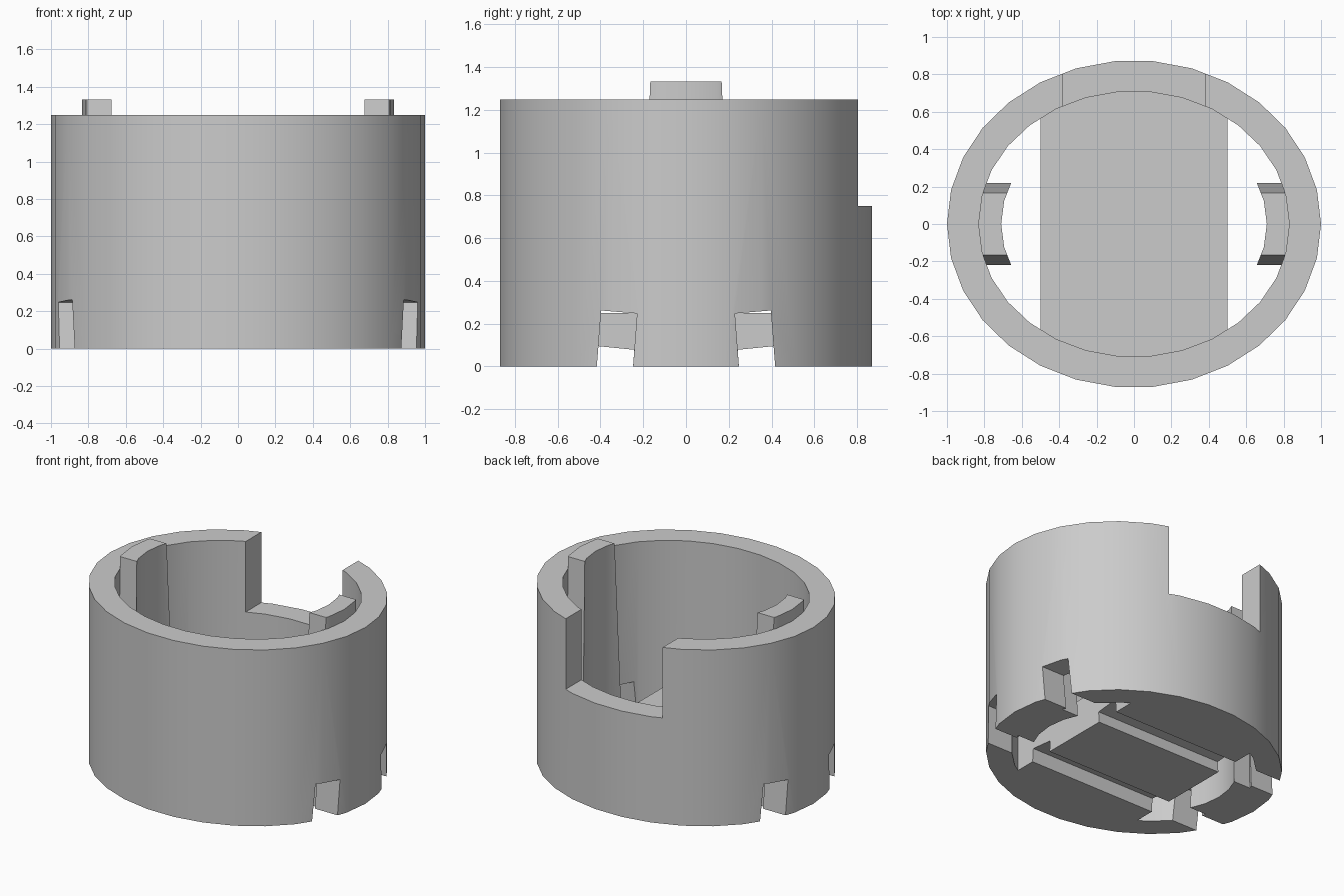
import bpy, bmesh
from math import cos, sin, tau

if "Cube" in bpy.data.objects:
    bpy.data.objects.remove(bpy.data.objects["Cube"], do_unlink=True)

SIDES = 30
RIM, DECK, FLOOR = 1.25, 0.75, 0.25

grey = bpy.data.materials.new("plain_grey")
grey.use_nodes = True
grey.diffuse_color = (0.6, 0.6, 0.6, 1)
grey.node_tree.nodes["Principled BSDF"].inputs["Base Color"].default_value = (0.6, 0.6, 0.6, 1)


def prism(name, profile, vec):
    """Closed solid made by sweeping a flat outline along a vector."""
    bm = bmesh.new()
    face = bm.faces.new([bm.verts.new(p) for p in profile])
    swept = bmesh.ops.extrude_face_region(bm, geom=[face])
    moved = [g for g in swept["geom"] if isinstance(g, bmesh.types.BMVert)]
    bmesh.ops.translate(bm, verts=moved, vec=vec)
    bmesh.ops.recalc_face_normals(bm, faces=bm.faces)
    mesh = bpy.data.meshes.new(name)
    bm.to_mesh(mesh)
    bm.free()
    mesh.materials.append(grey)
    obj = bpy.data.objects.new(name, mesh)
    bpy.context.collection.objects.link(obj)
    return obj


def oval(name, rx, ry, z0, z1):
    ring = [(rx * cos(tau * i / SIDES), ry * sin(tau * i / SIDES), z0) for i in range(SIDES)]
    return prism(name, ring, (0, 0, z1 - z0))


def box(name, x0, x1, y0, y1, z0, z1):
    outline = [(x0, y0, z0), (x1, y0, z0), (x1, y1, z0), (x0, y1, z0)]
    return prism(name, outline, (0, 0, z1 - z0))


def along_x(name, x0, x1, yz):
    return prism(name, [(x0, y, z) for y, z in yz], (x1 - x0, 0, 0))


def combine(obj, tool, operation):
    """Apply a boolean and discard the tool."""
    tool.hide_render = True
    mod = obj.modifiers.new("cut", "BOOLEAN")
    mod.operation, mod.object, mod.solver = operation, tool, "EXACT"
    bpy.context.view_layer.objects.active = obj
    bpy.ops.object.modifier_apply(modifier=mod.name)
    bpy.data.objects.remove(tool, do_unlink=True)


# Oval wall with the tall opening at the back
body = oval("oval_housing", 1, 0.875, 0, RIM)
combine(body, oval("bore", 0.833, 0.71, -0.2, RIM + 0.2), "DIFFERENCE")
combine(body, box("back_opening", -0.38, 0.38, 0.2, 1.2, DECK, RIM + 0.2), "DIFFERENCE")

# Floor strip reaching into the front and back wall
floor = oval("floor", 0.9, 0.79, 0, FLOOR)
combine(floor, box("floor_trim", -0.5, 0.5, -1, 1, -0.2, 1), "INTERSECT")

# Leaning slots through the side walls, continuing as shallow grooves under the floor
for s in (-1, 1):
    lower = [(s * 0.255, -0.1), (s * 0.425, -0.1)]
    slot = lower + [(s * 0.397, 0.262), (s * 0.229, 0.248)]
    groove = lower + [(s * 0.411, 0.095), (s * 0.242, 0.078)]
    combine(body, along_x("side_slot", -1.2, 1.2, slot), "DIFFERENCE")
    combine(floor, along_x("floor_groove", -1.2, 1.2, groove), "DIFFERENCE")
combine(body, floor, "UNION")

# Tapered curved tabs lining the left and right inner wall
taper = [(-0.22, 0), (0.22, 0), (0.167, 1.333), (-0.167, 1.333)]
tabs = []
for name, x0, x1 in (("left_tab", 0.3, 1), ("right_tab", -1, -0.3)):
    tab = oval(name, 0.833, 0.71, -0.1, 1.5)
    combine(tab, oval("tab_bore", 0.71, 0.59, -0.2, 1.6), "DIFFERENCE")
    combine(tab, along_x("tab_taper", x0, x1, taper), "INTERSECT")
    tabs.append(tab)

# Smooth the curved walls and keep the corners crisp
bpy.ops.object.select_all(action="DESELECT")
for obj in [body] + tabs:
    obj.select_set(True)
bpy.context.view_layer.objects.active = body
bpy.ops.object.shade_smooth_by_angle()
